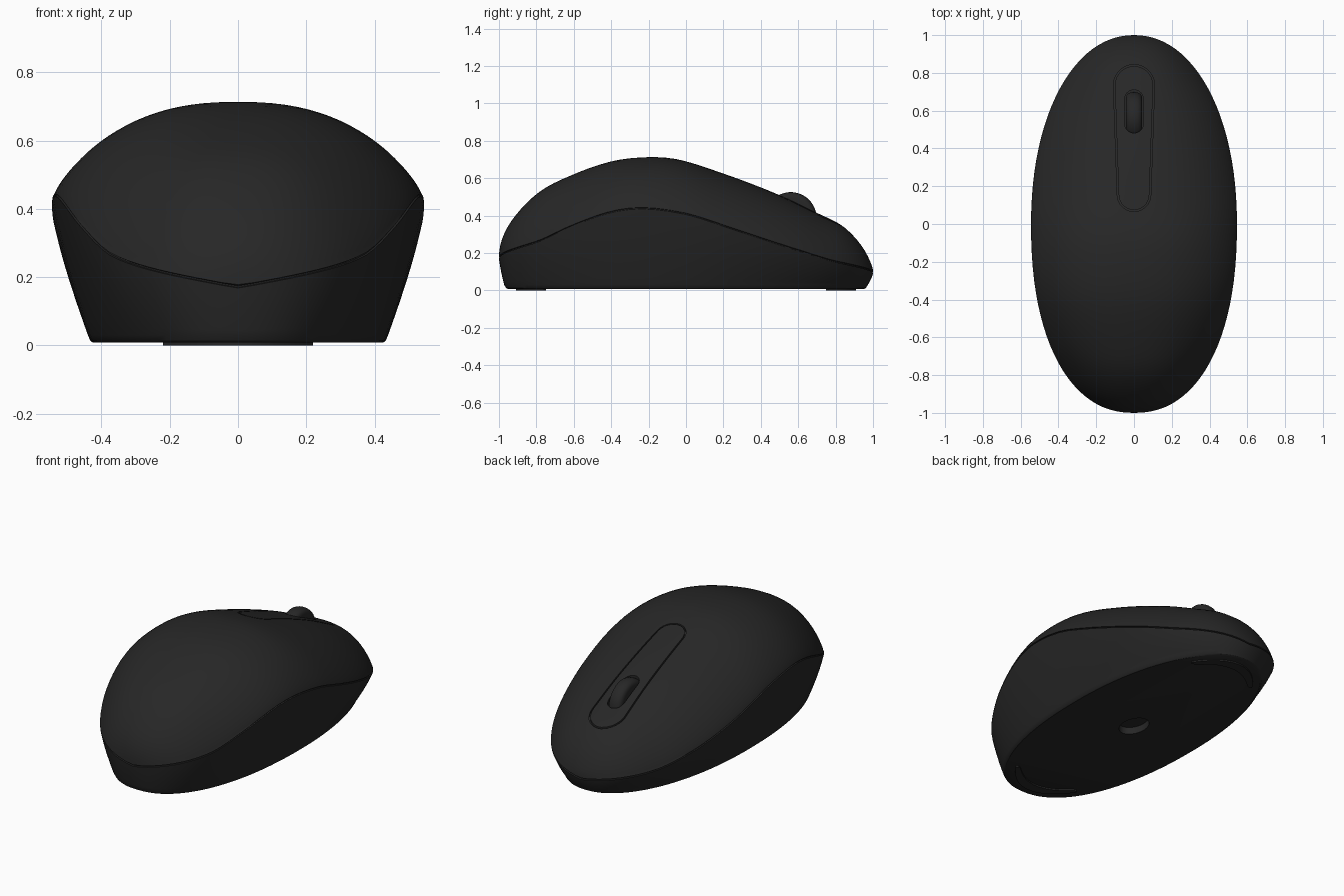
import bpy, bmesh, math

if "Cube" in bpy.data.objects:
    bpy.data.objects.remove(bpy.data.objects["Cube"])

mat = bpy.data.materials.new("matte_black")
mat.diffuse_color = (0.02, 0.02, 0.02, 1)
mat.use_nodes = True
mat.node_tree.nodes["Principled BSDF"].inputs["Base Color"].default_value = mat.diffuse_color
W = 0.545
SEGS = 96

# Side profile of the crown and of the seam line: (y, z)
CROWN = [(-1, .178), (-.98, .285), (-.92, .39), (-.78, .53), (-.65, .60), (-.4, .69), (-.2, .713),
         (-.04, .70), (.2, .625), (.5, .51), (.7, .415), (.83, .35), (.9, .287), (.95, .222),
         (.985, .155), (1, .098)]
SEAM = [(-1, .172), (-.8, .26), (-.6, .35), (-.4, .42), (-.23, .44), (0, .41), (.2, .347),
        (.4, .28), (.6, .215), (.8, .155), (1, .093)]


def curve(table, y):
    """Smooth interpolation of a profile, by angle so that the ends stay round."""
    p = [(math.asin(a), b) for a, b in table]
    x = math.asin(max(-1, min(1, y)))
    i = max(k for k in range(len(p) - 1) if k == 0 or p[k][0] <= x)

    def slope(k):
        a, b = p[max(k - 1, 0)], p[min(k + 1, len(p) - 1)]
        return (b[1] - a[1]) / (b[0] - a[0])
    h = p[i + 1][0] - p[i][0]
    t = (x - p[i][0]) / h
    return ((2*t**3 - 3*t*t + 1) * p[i][1] + (t**3 - 2*t*t + t) * h * slope(i)
            + (3*t*t - 2*t**3) * p[i + 1][1] + (t**3 - t*t) * h * slope(i + 1))


def power(y):
    return 2.1 if y > 0 else 2.25


def top_z(x, y):
    n = power(y)
    w = W * max(1e-9, 1 - abs(y) ** n) ** (1 / n)
    u = min(1, abs(x) / w)
    s = curve(SEAM, y)
    return s + (curve(CROWN, y) - s) * (1 - u ** 2.4) ** 0.8


def outline(k):
    a = 2 * math.pi * k / SEGS
    c, s = math.cos(a), math.sin(a)
    e = 2 / power(s)
    return (W * math.copysign(abs(c) ** e, c), math.copysign(abs(s) ** e, s))


def make(name, rings, closed=False):
    """Skin a list of point rings; cap the ends, or join last to first."""
    bm = bmesh.new()
    rows = [[bm.verts.new(p) for p in r] for r in rings]
    n = len(rows[0])
    pairs = list(zip(rows, rows[1:])) + ([(rows[-1], rows[0])] if closed else [])
    for a, b in pairs:
        for i in range(n):
            j = (i + 1) % n
            bm.faces.new((a[i], a[j], b[j], b[i]))
    if not closed:
        bm.faces.new(rows[0][::-1])
        bm.faces.new(rows[-1])
    bmesh.ops.recalc_face_normals(bm, faces=bm.faces)
    me = bpy.data.meshes.new(name)
    bm.to_mesh(me)
    bm.free()
    ob = bpy.data.objects.new(name, me)
    bpy.context.collection.objects.link(ob)
    me.materials.append(mat)
    return ob


def smooth(ob, deg=32):
    bpy.ops.object.select_all(action='DESELECT')
    ob.select_set(True)
    bpy.context.view_layer.objects.active = ob
    bpy.ops.object.shade_smooth_by_angle(angle=math.radians(deg))


def capsule(y0, r0, y1, r1, grow=0, n=16):
    """Rounded slot along y, rear end y0 and front end y1."""
    pts = []
    for c, r, start in ((y1 - r1, r1, 0), (y0 + r0, r0, math.pi)):
        for i in range(n + 1):
            a = start + math.pi * i / n
            pts.append(((r + grow) * math.cos(a), c + (r + grow) * math.sin(a)))
    # subdivide the straight sides so they can follow the crown
    out = []
    for i, p in enumerate(pts):
        q = pts[(i + 1) % len(pts)]
        m = 16 if math.dist(p, q) > 0.08 else 1
        out += [(p[0] + (q[0] - p[0]) * k / m, p[1] + (q[1] - p[1]) * k / m) for k in range(m)]
    return out


def prism(name, pts, z0, z1):
    return make(name, [[(x, y, z) for x, y in pts] for z in (z0, z1)])


# Body: base, tapered side wall, seam groove and domed crown
edge = [outline(k) for k in range(SEGS)]
rings = [[(x * f, y * g, z) for x, y in edge]
         for f, g, z in ((.78, .952, .008), (.795, .963, .014))]
for i in range(11):
    t = i / 10
    s = t + .3 * t * (1 - t)
    rings.append([(x * (.807 + .193 * s), y * (.972 + .028 * s),
                   .03 + (curve(SEAM, y) - .004 - .03) * t) for x, y in edge])
rings.append([(x * .988, y * .992, curve(SEAM, y) - .002) for x, y in edge])
rings.append([(x * .988, y * .992, curve(SEAM, y) + .002) for x, y in edge])
for i in range(26):
    r = math.cos(math.pi / 2 * i / 26)
    rings.append([(x * r, y * r, max(top_z(x * r, y * r), curve(SEAM, y * r) + .004))
                  for x, y in edge])
body = make("mouse_body", rings)

# Cutters: panel groove on the crown, wheel slot, sensor hole
strip = (.07, .085, .84, .105)
inner, outer = capsule(*strip, grow=-.004), capsule(*strip, grow=.004)
groove = make("panel_groove_cutter", [
    [(x, y, top_z(x, y) + d) for x, y in pts]
    for pts, d in ((inner, .02), (outer, .02), (outer, -.012), (inner, -.012))], closed=True)
slot = prism("wheel_slot_cutter", capsule(.482, .05, .71, .05), .36, .7)
hole = prism("sensor_hole_cutter", [(.07 * math.cos(a * math.pi / 16), .1 * math.sin(a * math.pi / 16))
                                    for a in range(32)], -.05, .05)
for cutter in (groove, slot, hole):
    cutter.hide_render = True
    mod = body.modifiers.new(cutter.name, 'BOOLEAN')
    mod.operation = 'DIFFERENCE'
    mod.solver = 'EXACT'
    mod.object = cutter
    bpy.context.view_layer.objects.active = body
    bpy.ops.object.modifier_apply(modifier=mod.name)
    bpy.data.objects.remove(cutter)
smooth(body)

# Scroll wheel with rounded rim
wheel = make("scroll_wheel", [
    [(x, .56 + r * math.cos(a * math.pi / 24), .388 + r * math.sin(a * math.pi / 24)) for a in range(48)]
    for x, r in ((-.043, .105), (-.041, .118), (-.033, .130), (-.018, .136), (0, .138),
                 (.018, .136), (.033, .130), (.041, .118), (.043, .105))])
smooth(wheel, 40)

# Curved glide pads under both ends
for name, side in (("front_glide_pad", -1), ("rear_glide_pad", 1)):
    far, near = [], []
    for i in range(25):
        u = i / 12 - 1
        x = .22 * u
        y = .91 * math.sqrt(1 - (x / .40) ** 2)
        far.append((x, side * y))
        near.append((x * .95, side * (y - .012 - .05 * math.sqrt(max(0, 1 - u * u)))))
    pad = prism(name, far + near[::-1], 0, .012)
    smooth(pad)
